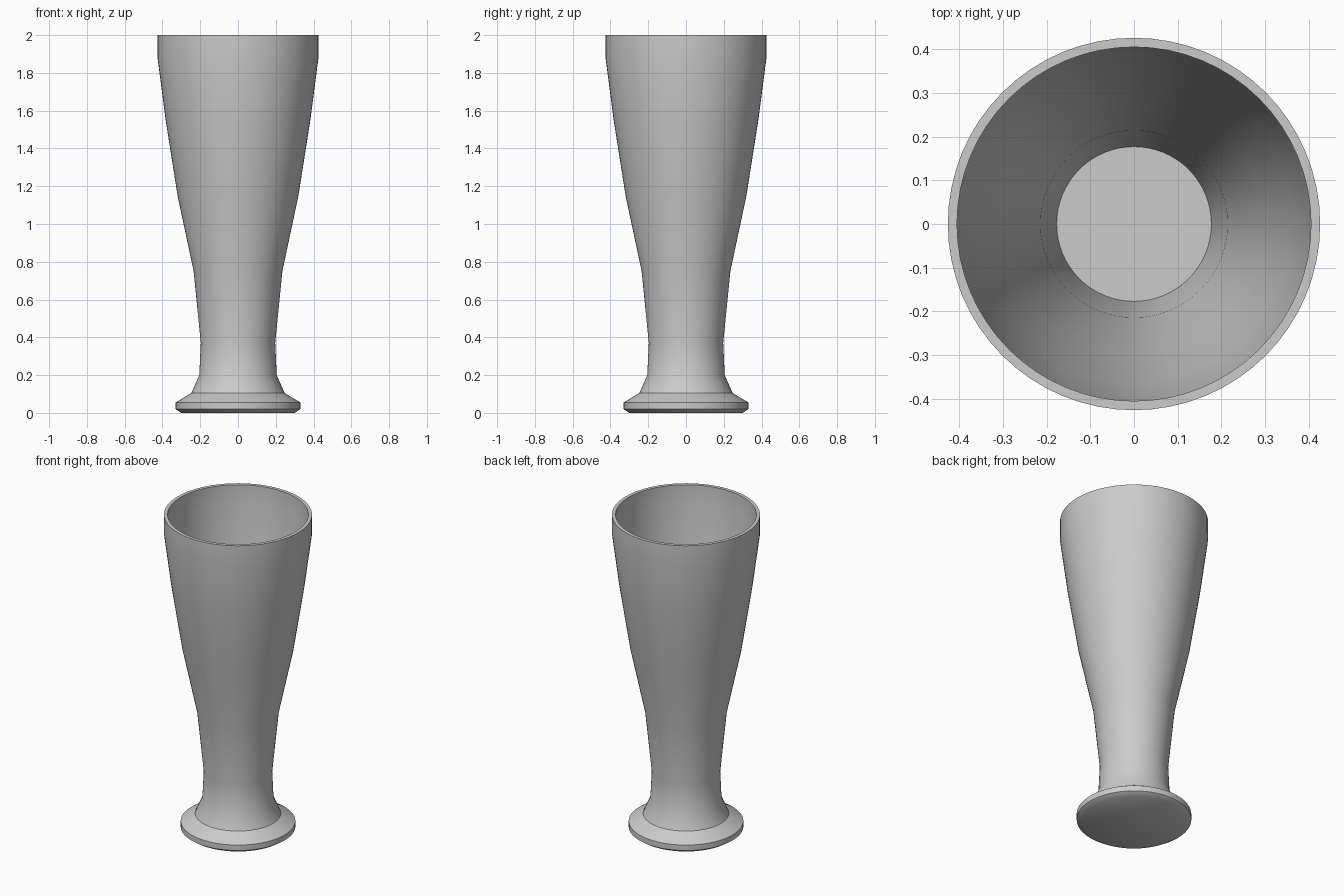
import bpy, bmesh, math

if "Cube" in bpy.data.objects:
    bpy.data.objects.remove(bpy.data.objects["Cube"])

SEGMENTS = 64

# Glass colour
grey = bpy.data.materials.new("pale_grey")
grey.diffuse_color = (0.6, 0.6, 0.6, 1)
grey.use_nodes = True
grey.node_tree.nodes["Principled BSDF"].inputs["Base Color"].default_value = grey.diffuse_color

# Closed profile as (radius, height): foot, outer wall, rim, inner wall, floor
outer = [(0.30, 0.0), (0.33, 0.02), (0.33, 0.055), (0.247, 0.105), (0.205, 0.20),
         (0.197, 0.37), (0.235, 0.75), (0.32, 1.15), (0.383, 1.55), (0.426, 1.88), (0.426, 2.0)]
inner = [(0.405, 2.0), (0.405, 1.88), (0.362, 1.55), (0.299, 1.15), (0.214, 0.75), (0.177, 0.37)]

# Revolve the profile around z
bm = bmesh.new()
rings = []
for r, z in outer + inner:
    rings.append([bm.verts.new((r * math.cos(2 * math.pi * i / SEGMENTS),
                                r * math.sin(2 * math.pi * i / SEGMENTS), z))
                  for i in range(SEGMENTS)])
for a, b in zip(rings, rings[1:]):
    for i in range(SEGMENTS):
        j = (i + 1) % SEGMENTS
        bm.faces.new((a[i], a[j], b[j], b[i]))

# Underside of the foot and floor of the cup
bm.faces.new(rings[0][::-1])
bm.faces.new(rings[-1])
bmesh.ops.recalc_face_normals(bm, faces=bm.faces)

mesh = bpy.data.meshes.new("beer_glass")
bm.to_mesh(mesh)
bm.free()
mesh.materials.append(grey)
glass = bpy.data.objects.new("beer_glass", mesh)
bpy.context.collection.objects.link(glass)

# Smooth walls with sharp rim and foot edges
bpy.context.view_layer.objects.active = glass
glass.select_set(True)
bpy.ops.object.shade_smooth_by_angle(angle=math.radians(35))
